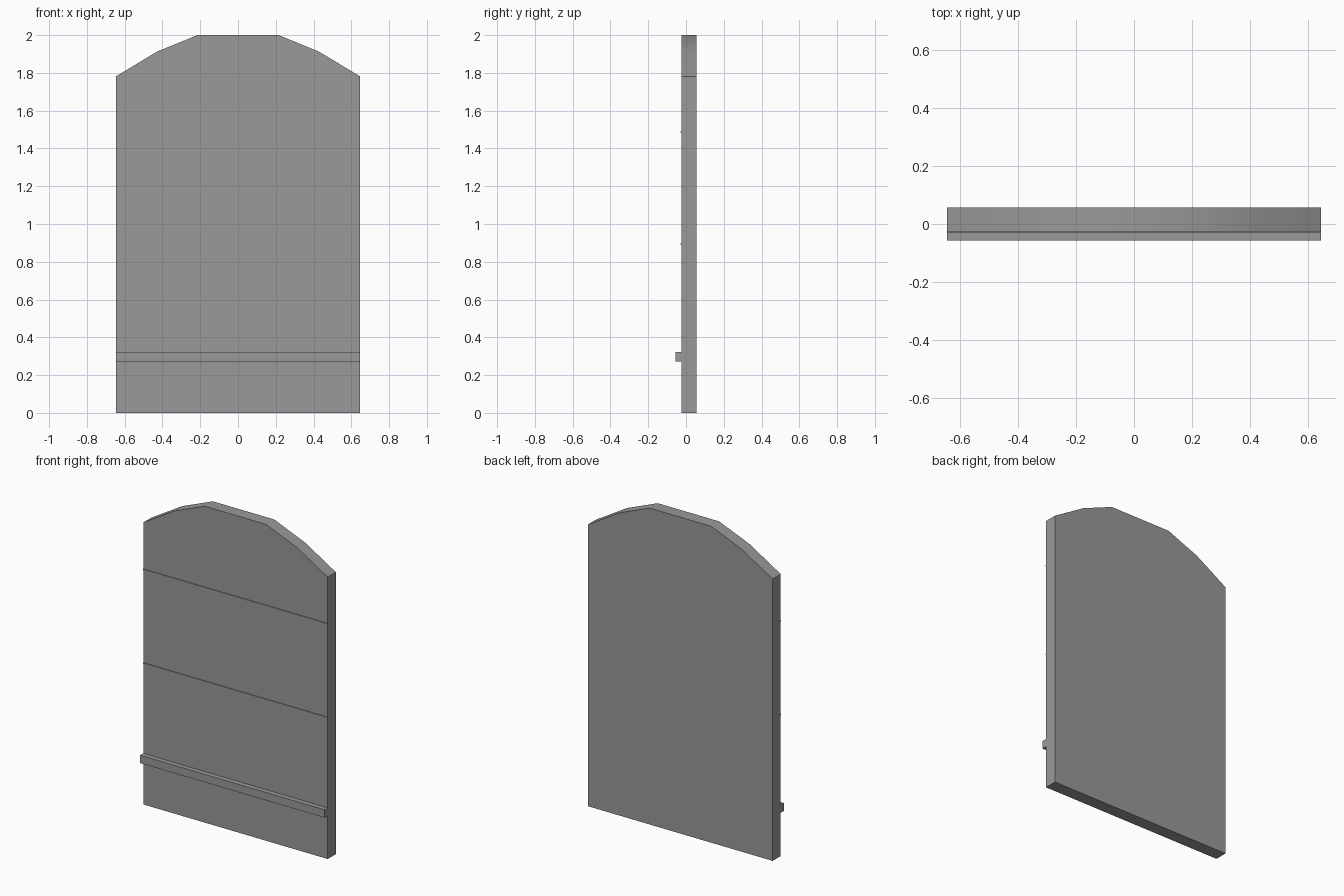
import bpy, bmesh, math

if "Cube" in bpy.data.objects:
    bpy.data.objects.remove(bpy.data.objects["Cube"])

HALF_W = 0.645
FRONT, BACK = -0.025, 0.056

# Dark grey finish
grey = bpy.data.materials.new("dark_grey")
grey.diffuse_color = (0.32, 0.32, 0.32, 1)
grey.use_nodes = True
grey.node_tree.nodes["Principled BSDF"].inputs["Base Color"].default_value = grey.diffuse_color


def prism(name, profile, y0, y1):
    """Extrude an x-z outline from y0 to y1."""
    bm = bmesh.new()
    face = bm.faces.new([bm.verts.new((x, y0, z)) for x, z in profile])
    out = bmesh.ops.extrude_face_region(bm, geom=[face])
    verts = [v for v in out["geom"] if isinstance(v, bmesh.types.BMVert)]
    bmesh.ops.translate(bm, verts=verts, vec=(0, y1 - y0, 0))
    bmesh.ops.recalc_face_normals(bm, faces=bm.faces)
    mesh = bpy.data.meshes.new(name)
    bm.to_mesh(mesh)
    bm.free()
    mesh.materials.append(grey)
    obj = bpy.data.objects.new(name, mesh)
    bpy.context.collection.objects.link(obj)
    return obj


def bar(name, z0, z1, y0):
    """Full-width horizontal bar on the front of the panel."""
    w = HALF_W
    return prism(name, [(-w, z0), (w, z0), (w, z1), (-w, z1)], y0, FRONT)


# Panel with an arched top, smooth along the arch
right = [(HALF_W, 0), (HALF_W, 1.782), (0.43, 1.912), (0.215, 2.0)]
panel = prism("arched_panel", right + [(-x, z) for x, z in reversed(right)], FRONT, BACK)
panel.data.shade_smooth()
panel.data.set_sharp_from_angle(angle=math.radians(30))

# Projecting ledge near the bottom
bar("ledge", 0.273, 0.323, -0.056)

# Two thin trim strips above the ledge
for i, z in enumerate((0.893, 1.486)):
    bar(f"trim_strip_{i + 1}", z - 0.004, z + 0.004, -0.030)
